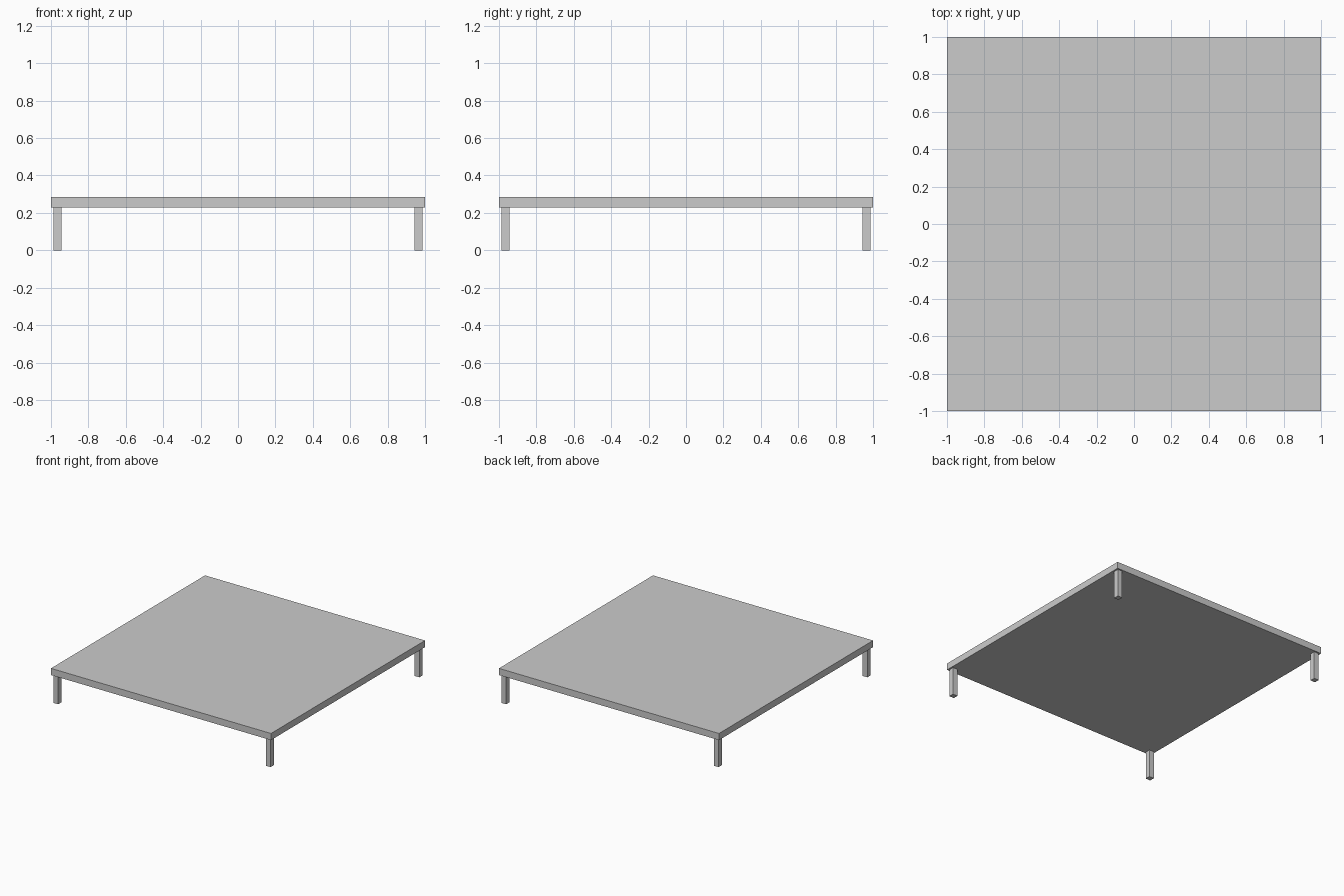
import bpy

if "Cube" in bpy.data.objects:
    bpy.data.objects.remove(bpy.data.objects["Cube"])

TOP_Z, UNDER_Z = 0.285, 0.23
LEG_W, LEG_POS = 0.043, 0.9655


def box(name, centre, size):
    bpy.ops.mesh.primitive_cube_add(size=1, location=centre)
    obj = bpy.context.object
    obj.name = name
    obj.scale = size
    bpy.ops.object.transform_apply(location=False, rotation=False, scale=True)
    return obj


# Square table top
box("table_top", (0, 0, (TOP_Z + UNDER_Z) / 2), (2, 2, TOP_Z - UNDER_Z))

# Four short square legs, slightly inset from the corners
for y_name, sy in (("front", -1), ("back", 1)):
    for x_name, sx in (("left", -1), ("right", 1)):
        box(f"{y_name}_{x_name}_leg",
            (sx * LEG_POS, sy * LEG_POS, UNDER_Z / 2),
            (LEG_W, LEG_W, UNDER_Z))
